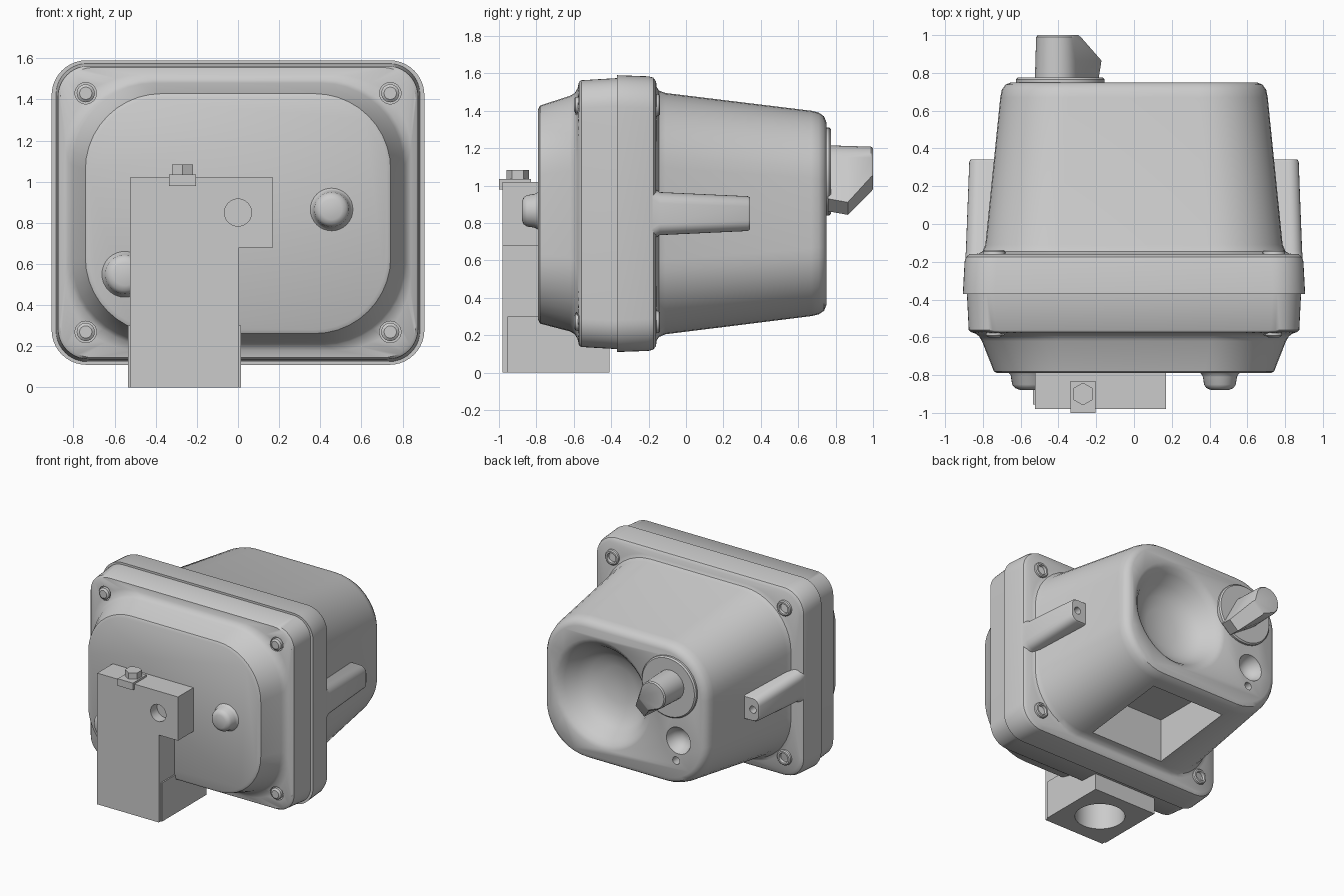
import bpy, bmesh, math
from math import sin, cos, pi, radians

if "Cube" in bpy.data.objects:
    bpy.data.objects.remove(bpy.data.objects["Cube"])


def finish(name, bm, bevel=0.0, keep=None, angle=35):
    if bevel:
        edges = [e for e in bm.edges if e.calc_face_angle(0) > 0.5
                 and not (keep and all(keep(v.co) for v in e.verts))]
        bmesh.ops.bevel(bm, geom=edges, offset=bevel, segments=4, profile=0.5,
                        affect='EDGES', clamp_overlap=True)
    bmesh.ops.recalc_face_normals(bm, faces=bm.faces)
    me = bpy.data.meshes.new(name)
    bm.to_mesh(me)
    bm.free()
    ob = bpy.data.objects.new(name, me)
    bpy.context.collection.objects.link(ob)
    smooth(ob, angle)
    return ob


def smooth(ob, angle=35):
    bpy.ops.object.select_all(action='DESELECT')
    ob.select_set(True)
    bpy.context.view_layer.objects.active = ob
    bpy.ops.object.shade_smooth_by_angle(angle=radians(angle))


def loft(name, rings, **kw):
    bm = bmesh.new()
    vs = [[bm.verts.new(p) for p in ring] for ring in rings]
    n = len(vs[0])
    for a, b in zip(vs, vs[1:]):
        for i in range(n):
            j = (i + 1) % n
            bm.faces.new((a[i], a[j], b[j], b[i]))
    bm.faces.new(vs[0])
    bm.faces.new(vs[-1])
    return finish(name, bm, **kw)


def rrect(y, hw, z0, z1, r, cx=0.0, n=10):
    pts = []
    corners = ((hw - r, z1 - r), (r - hw, z1 - r), (r - hw, z0 + r), (hw - r, z0 + r))
    for k, (px, pz) in enumerate(corners):
        for i in range(n + 1):
            a = (k + i / n) * pi / 2
            pts.append((cx + px + r * cos(a), y, pz + r * sin(a)))
    return pts


def lathe(name, profile, cx, cz, n=32, **kw):
    # profile of (y, radius) pairs turned about a front-to-back axis
    return loft(name, [[(cx + r * cos(2 * pi * i / n), y, cz + r * sin(2 * pi * i / n))
                        for i in range(n)] for y, r in profile], **kw)


def post(name, z0, z1, r, cx, cy, n=32, **kw):
    return loft(name, [[(cx + r * cos(2 * pi * i / n + pi / 2), cy + r * sin(2 * pi * i / n + pi / 2), z)
                        for i in range(n)] for z in (z0, z1)], **kw)


def box(name, x0, x1, y0, y1, z0, z1, **kw):
    return loft(name, [[(x0, y, z0), (x1, y, z0), (x1, y, z1), (x0, y, z1)]
                       for y in (y0, y1)], **kw)


def boolean(ob, other, op='DIFFERENCE', angle=35):
    m = ob.modifiers.new("cut", 'BOOLEAN')
    m.operation, m.object, m.solver = op, other, 'EXACT'
    bpy.context.view_layer.objects.active = ob
    bpy.ops.object.modifier_apply(modifier=m.name)
    bpy.data.objects.remove(other, do_unlink=True)
    smooth(ob, angle)


BOLTS = [(sx * 0.74, z) for sx in (-1, 1) for z in (0.27, 1.43)]

# Front cover: sloped face over a straight band
cover = loft("front_cover", [rrect(*p) for p in (
    (-0.79, 0.725, 0.28, 1.41, 0.36), (-0.78, 0.742, 0.262, 1.428, 0.37),
    (-0.62, 0.805, 0.22, 1.48, 0.40), (-0.595, 0.82, 0.205, 1.495, 0.40),
    (-0.58, 0.84, 0.18, 1.52, 0.36), (-0.572, 0.865, 0.145, 1.555, 0.16),
    (-0.56, 0.875, 0.137, 1.563, 0.15), (-0.36, 0.885, 0.125, 1.575, 0.15))])
for x, z in BOLTS:
    boolean(cover, lathe("cutter", [(-0.85, 0.052), (-0.50, 0.052)], x, z))

# Rear housing: flange and tapered body
housing = loft("rear_housing", [rrect(*p) for p in (
    (-0.37, 0.906, 0.11, 1.59, 0.17), (-0.20, 0.897, 0.116, 1.584, 0.17),
    (-0.175, 0.89, 0.123, 1.577, 0.17), (-0.16, 0.87, 0.143, 1.557, 0.16),
    (-0.157, 0.825, 0.172, 1.528, 0.40), (-0.145, 0.802, 0.19, 1.508, 0.40),
    (-0.11, 0.787, 0.205, 1.495, 0.40), (0.67, 0.708, 0.302, 1.40, 0.36),
    (0.71, 0.70, 0.312, 1.39, 0.36), (0.738, 0.68, 0.33, 1.37, 0.34),
    (0.75, 0.65, 0.36, 1.34, 0.31))])
# Dished recess, small recess, screw hole and bottom window
boolean(housing, lathe("cutter", [(0.80, 0.48), (0.75, 0.42), (0.735, 0.39), (0.70, 0.355),
                                  (0.62, 0.30), (0.57, 0.23), (0.54, 0.14), (0.53, 0.03)],
                       0.20, 0.85, 48))
boolean(housing, lathe("cutter", [(0.80, 0.12), (0.74, 0.10), (0.69, 0.075), (0.66, 0.03)], -0.46, 0.67))
boolean(housing, lathe("cutter", [(0.80, 0.03), (0.68, 0.03)], -0.44, 0.51, 16))
boolean(housing, box("cutter", -0.32, 0.32, -0.08, 0.60, 0.10, 0.55))

# Cover bolts in front and ringed bolt seats behind
for k, (x, z) in enumerate(BOLTS):
    lathe(f"cover_bolt_{k}", [(-0.60, 0.03), (-0.59, 0.044), (-0.49, 0.044)], x, z, 24)
    lathe(f"bolt_seat_{k}", [(-0.17, 0.062), (-0.145, 0.058), (-0.138, 0.05), (-0.138, 0.038),
                             (-0.158, 0.034), (-0.158, 0.022), (-0.165, 0.02)], x, z, 24)

# Side ribs with a hole in the end
for name, s in (("left", -1), ("right", 1)):
    rib = loft(f"{name}_rib", [rrect(y, hw, z0, z1, r, s * cx, 6) for y, hw, z0, z1, r, cx in (
        (-0.18, 0.14, 0.71, 0.99, 0.06, 0.753), (-0.14, 0.13, 0.735, 0.965, 0.06, 0.76),
        (0.33, 0.115, 0.757, 0.943, 0.055, 0.757), (0.342, 0.107, 0.765, 0.935, 0.05, 0.757))])
    boolean(rib, lathe("cutter", [(0.40, 0.028), (0.27, 0.028)], s * 0.815, 0.85, 16))

# Front cable box: column with a side step, foot reaching back, cable hole below
outline = [(-0.525, 0), (0.005, 0), (0.005, 0.68), (0.17, 0.68), (0.17, 1.02), (-0.525, 1.02)]
cable_box = loft("cable_box", [[(x, y, z) for x, z in outline] for y in (-0.98, -0.74)],
                 bevel=0.028, keep=lambda c: c.z < 0.01 or c.y > -0.75)
boolean(cable_box, box("foot", -0.535, 0.015, -0.955, -0.41, 0, 0.30), 'UNION')
boolean(cable_box, post("cutter", -0.1, 0.24, 0.18, -0.26, -0.69))
boolean(cable_box, lathe("cutter", [(-1.02, 0.066), (-0.90, 0.066)], 0.0, 0.85))

# Strap clamp and hex bolt on top of the cable box
box("clamp_top", -0.335, -0.205, -1.0, -0.83, 1.015, 1.035, bevel=0.004)
box("clamp_lip", -0.335, -0.205, -1.0, -0.975, 0.98, 1.034, bevel=0.004)
post("clamp_bolt", 1.03, 1.083, 0.06, -0.27, -0.90, 6, bevel=0.005)

# Round button and side bump on the cover
lathe("button", [(-0.78, 0.115), (-0.795, 0.098), (-0.81, 0.09), (-0.85, 0.084),
                 (-0.868, 0.072), (-0.878, 0.05)], 0.455, 0.865)
lathe("side_bump", [(-0.78, 0.12), (-0.80, 0.103), (-0.85, 0.095),
                    (-0.868, 0.08), (-0.878, 0.055)], -0.55, 0.55)

# Rear selector: disc and pointer knob with a sloped tip
lathe("selector_disc", [(0.70, 0.235), (0.765, 0.235), (0.775, 0.225)], -0.39, 1.075, 48)
DIR = radians(-48)


def knob_ring(y, reach, half, r):
    pts = [(r * cos(a), r * sin(a)) for a in (radians(75 + 210 * i / 14) for i in range(15))]
    pts += [(reach, -half), (reach, half)]
    return [(-0.41 + u * cos(DIR) - v * sin(DIR), y, 1.10 + u * sin(DIR) + v * cos(DIR))
            for u, v in pts]


loft("selector_knob", [knob_ring(0.76, 0.275, 0.05, 0.115), knob_ring(0.865, 0.30, 0.05, 0.112),
                       knob_ring(0.99, 0.125, 0.06, 0.108), knob_ring(1.0, 0.11, 0.055, 0.10)])
